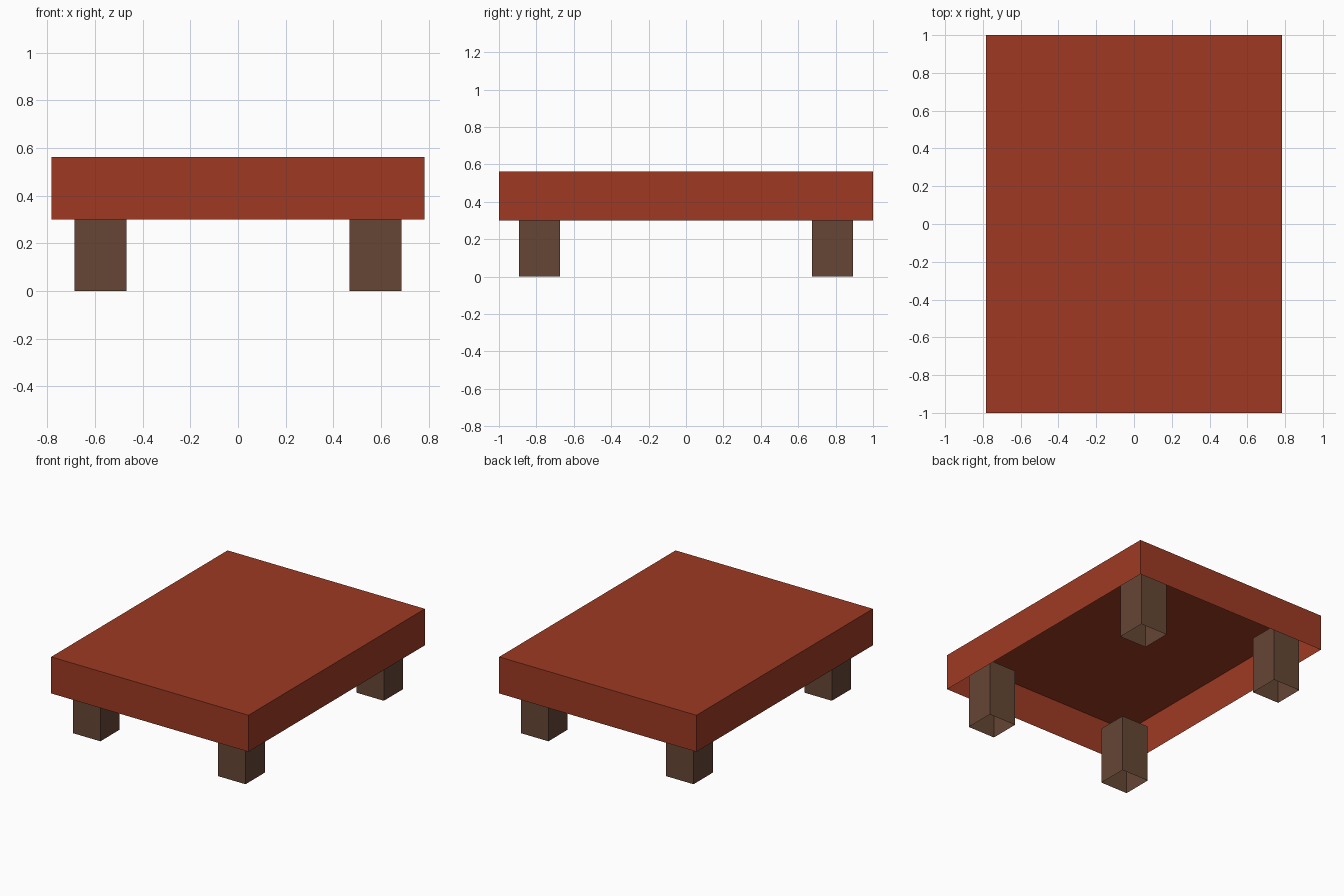
import bpy, bmesh

if "Cube" in bpy.data.objects:
    bpy.data.objects.remove(bpy.data.objects["Cube"])


def material(name, rgb):
    m = bpy.data.materials.new(name)
    m.diffuse_color = (*rgb, 1.0)
    m.use_nodes = True
    m.node_tree.nodes["Principled BSDF"].inputs["Base Color"].default_value = m.diffuse_color
    return m


def shell(name, lo, hi, mat, open_top=False):
    """Thin-walled box with an open underside (and optionally open top)."""
    bm = bmesh.new()
    bmesh.ops.create_cube(bm, size=1.0)
    for v in bm.verts:
        for i in range(3):
            v.co[i] = hi[i] if v.co[i] > 0 else lo[i]
    bm.normal_update()
    gone = [f for f in bm.faces
            if f.normal.z < -0.5 or (open_top and f.normal.z > 0.5)]
    bmesh.ops.delete(bm, geom=gone, context='FACES_ONLY')
    me = bpy.data.meshes.new(name)
    bm.to_mesh(me)
    bm.free()
    me.materials.append(mat)
    ob = bpy.data.objects.new(name, me)
    bpy.context.collection.objects.link(ob)
    return ob


red = material("red_brown", (0.342, 0.042, 0.016))
brown = material("dark_brown", (0.133, 0.061, 0.036))

# Table top: hollow slab, open below
shell("table_top", (-0.783, -1.0, 0.30), (0.783, 1.0, 0.562), red)

# Four square hollow legs reaching up inside the slab
for sx, side in ((-1, "left"), (1, "right")):
    for sy, end in ((-1, "front"), (1, "back")):
        cx, cy, r = sx * 0.576, sy * 0.784, 0.109
        shell(f"{end}_{side}_leg", (cx - r, cy - r, 0.0),
              (cx + r, cy + r, 0.415), brown, open_top=True)
